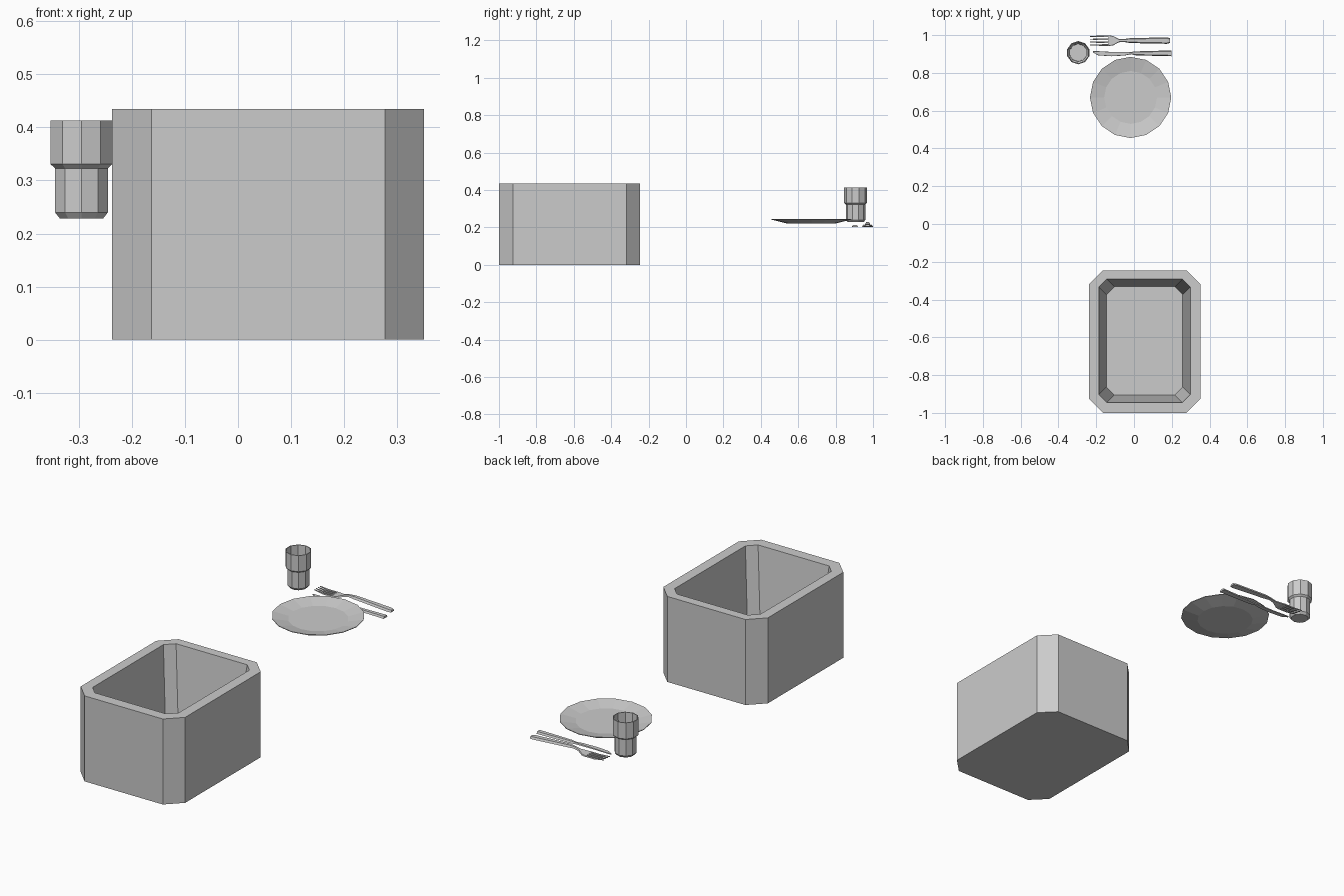
import bpy, bmesh, math


def make_object(name, verts, faces):
    mesh = bpy.data.meshes.new(name)
    mesh.from_pydata(verts, [], faces)
    bm = bmesh.new()
    bm.from_mesh(mesh)
    bmesh.ops.remove_doubles(bm, verts=bm.verts, dist=1e-6)
    bmesh.ops.recalc_face_normals(bm, faces=bm.faces)
    bm.to_mesh(mesh)
    bm.free()
    obj = bpy.data.objects.new(name, mesh)
    bpy.context.collection.objects.link(obj)
    return obj


def loft(name, rings):
    """Skin equal-length rings and cap both ends."""
    n = len(rings[0])
    verts = [v for ring in rings for v in ring]
    faces = [list(range(n)), [len(verts) - n + i for i in range(n)]]
    for k in range(len(rings) - 1):
        a, b = k * n, (k + 1) * n
        for i in range(n):
            j = (i + 1) % n
            faces.append([a + i, a + j, b + j, b + i])
    return make_object(name, verts, faces)


def chamfered_ring(x0, x1, y0, y1, c, z):
    return [(x0 + c, y0, z), (x1 - c, y0, z), (x1, y0 + c, z), (x1, y1 - c, z),
            (x1 - c, y1, z), (x0 + c, y1, z), (x0, y1 - c, z), (x0, y0 + c, z)]


def lathe(name, cx, cy, profile, sides, turn=0):
    return loft(name, [[(cx + r * math.cos(turn + i * math.tau / sides),
                         cy + r * math.sin(turn + i * math.tau / sides), z)
                        for i in range(sides)] for r, z in profile])


def utensil(name, sections):
    """Loft along x; each section is (x, y low, y high, z low, z high, edge bevel)."""
    return loft(name, [[(x, a, z0), (x, b, z0), (x, b - c, z1), (x, a + c, z1)]
                       for x, a, b, z0, z1, c in sections])


# Wash basin with chamfered corners and slightly tapered inside
loft("basin", [
    chamfered_ring(-0.237, 0.351, -1.0, -0.245, 0.074, 0),
    chamfered_ring(-0.237, 0.351, -1.0, -0.245, 0.074, 0.435),
    chamfered_ring(-0.186, 0.298, -0.945, -0.292, 0.042, 0.435),
    chamfered_ring(-0.146, 0.258, -0.905, -0.332, 0.042, 0.04)])

# Shallow dinner plate
lathe("plate", -0.018, 0.67,
      [(0.135, 0.222), (0.215, 0.242), (0.215, 0.245), (0.14, 0.229)], 16)

# Stepped tumbler, hollow
lathe("tumbler", -0.295, 0.907, [
    (0.0425, 0.228), (0.0525, 0.24), (0.0525, 0.323), (0.0615, 0.331), (0.0615, 0.413),
    (0.057, 0.413), (0.055, 0.335), (0.047, 0.325), (0.046, 0.24)], 10, math.pi / 2)

# Knife: curved blade, narrow neck, widening handle
utensil("knife", [
    (-0.218, 0.909, 0.915, 0.205, 0.209, 0.001),
    (-0.19, 0.893, 0.915, 0.205, 0.209, 0.001),
    (-0.12, 0.888, 0.911, 0.204, 0.209, 0.001),
    (-0.05, 0.892, 0.911, 0.203, 0.210, 0.001),
    (-0.015, 0.899, 0.911, 0.203, 0.211, 0.002),
    (0.01, 0.893, 0.914, 0.202, 0.212, 0.004),
    (0.198, 0.888, 0.919, 0.202, 0.212, 0.005)])

# Fork: flat head, raised neck, widening handle
utensil("fork", [
    (-0.135, 0.942, 0.999, 0.203, 0.209, 0.001),
    (-0.11, 0.946, 0.995, 0.203, 0.210, 0.002),
    (-0.08, 0.962, 0.980, 0.211, 0.219, 0.003),
    (-0.055, 0.964, 0.979, 0.217, 0.226, 0.003),
    (-0.02, 0.958, 0.984, 0.217, 0.228, 0.005),
    (0.175, 0.954, 0.988, 0.206, 0.217, 0.005),
    (0.19, 0.958, 0.984, 0.205, 0.215, 0.005)])
for i in range(4):
    y = 0.9475 + i * 0.0153
    utensil("fork_tine_%d" % (i + 1), [
        (-0.234, y - 0.002, y + 0.002, 0.211, 0.214, 0.0005),
        (-0.18, y - 0.004, y + 0.004, 0.203, 0.209, 0.001),
        (-0.132, y - 0.0045, y + 0.0045, 0.203, 0.209, 0.001)])
